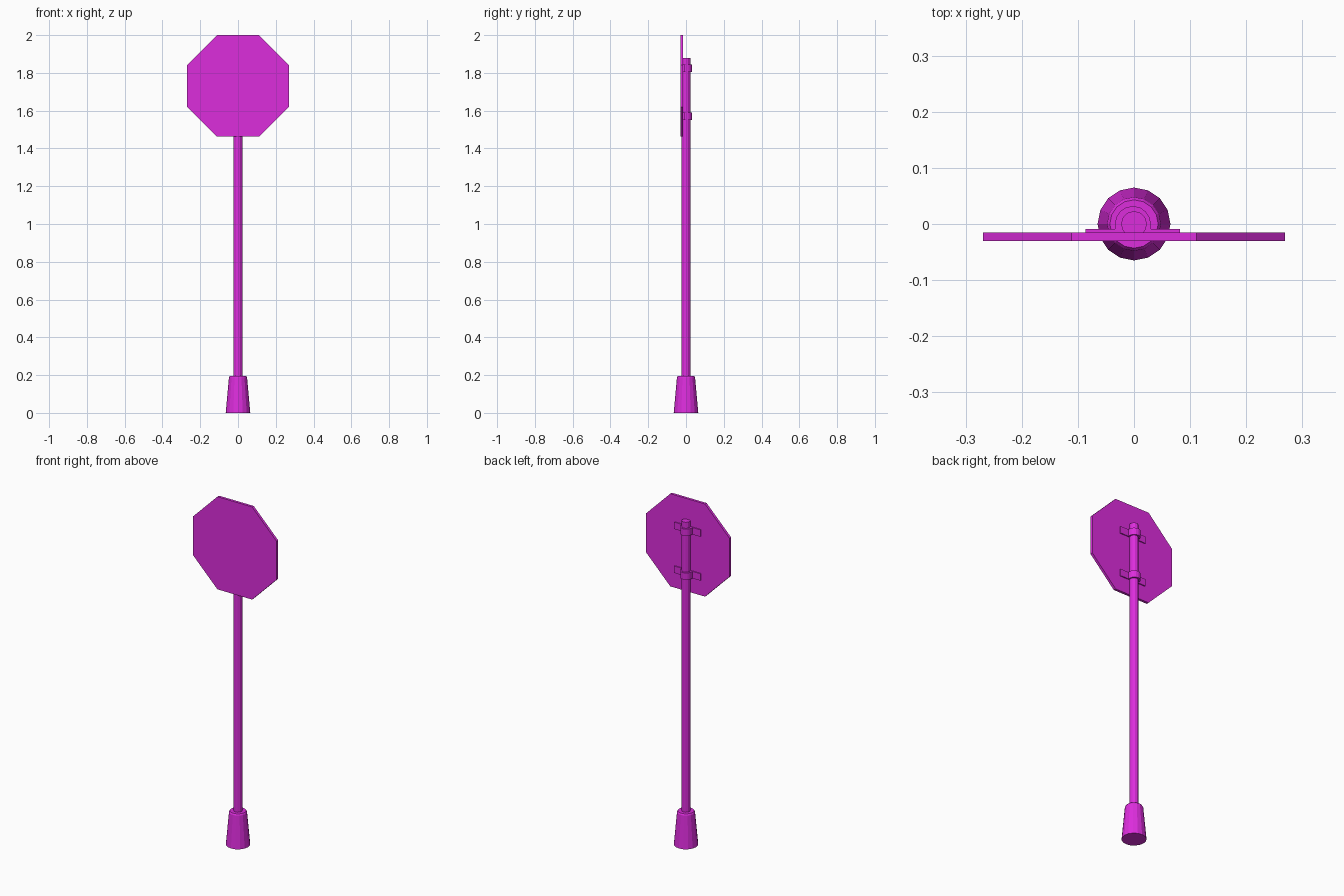
import bpy, bmesh
from math import pi, sin, cos

cube = bpy.data.objects.get("Cube")
if cube:
    bpy.data.objects.remove(cube, do_unlink=True)

magenta = bpy.data.materials.new("magenta")
magenta.use_nodes = True
colour = (0.72, 0.026, 0.72, 1)
magenta.diffuse_color = colour
magenta.node_tree.nodes["Principled BSDF"].inputs["Base Color"].default_value = colour


def finish(name, bm):
    bmesh.ops.recalc_face_normals(bm, faces=bm.faces)
    mesh = bpy.data.meshes.new(name)
    bm.to_mesh(mesh)
    bm.free()
    mesh.materials.append(magenta)
    obj = bpy.data.objects.new(name, mesh)
    bpy.context.collection.objects.link(obj)
    return obj


def lathe(name, rings, sides):
    """Closed round part from (radius, height) rings."""
    bm = bmesh.new()
    loops = [[bm.verts.new((r * sin(2 * pi * i / sides), r * cos(2 * pi * i / sides), z))
              for i in range(sides)] for r, z in rings]
    for a, b in zip(loops, loops[1:]):
        for i in range(sides):
            j = (i + 1) % sides
            bm.faces.new((a[i], a[j], b[j], b[i]))
    bm.faces.new(loops[0])
    bm.faces.new(loops[-1])
    return finish(name, bm)


def extrude(name, outline, direction):
    """Solid from a flat outline of 3D points."""
    bm = bmesh.new()
    face = bm.faces.new([bm.verts.new(p) for p in outline])
    moved = bmesh.ops.extrude_face_region(bm, geom=[face])["geom"]
    bmesh.ops.translate(bm, vec=direction,
                        verts=[v for v in moved if isinstance(v, bmesh.types.BMVert)])
    return finish(name, bm)


# Tapered foot with a small chamfer, and the post
lathe("base", [(0.065, 0), (0.048, 0.188), (0.043, 0.196)], 16)
lathe("post", [(0.023, 0.15), (0.023, 1.88)], 12)

# Octagonal sign plate
R = 0.269 / cos(pi / 8)
corners = [pi / 8 + i * pi / 4 for i in range(8)]
extrude("sign_plate", [(R * cos(a), -0.03, 1.731 + R * sin(a)) for a in corners], (0, 0.015, 0))

# Two clamps: strap arched round the post with a flat tab on each side
arch = [(0.032 * cos(a), 0.032 * sin(a)) for a in [i * pi / 8 for i in range(9)]]
strap = ([(0.084, -0.016), (0.084, -0.009), (0.032, -0.009)] + arch
         + [(-0.032, -0.009), (-0.084, -0.009), (-0.084, -0.016)])
for name, z in (("lower_clamp", 1.55), ("upper_clamp", 1.805)):
    extrude(name, [(x - 0.002, y, z) for x, y in strap], (0, 0, 0.04))
